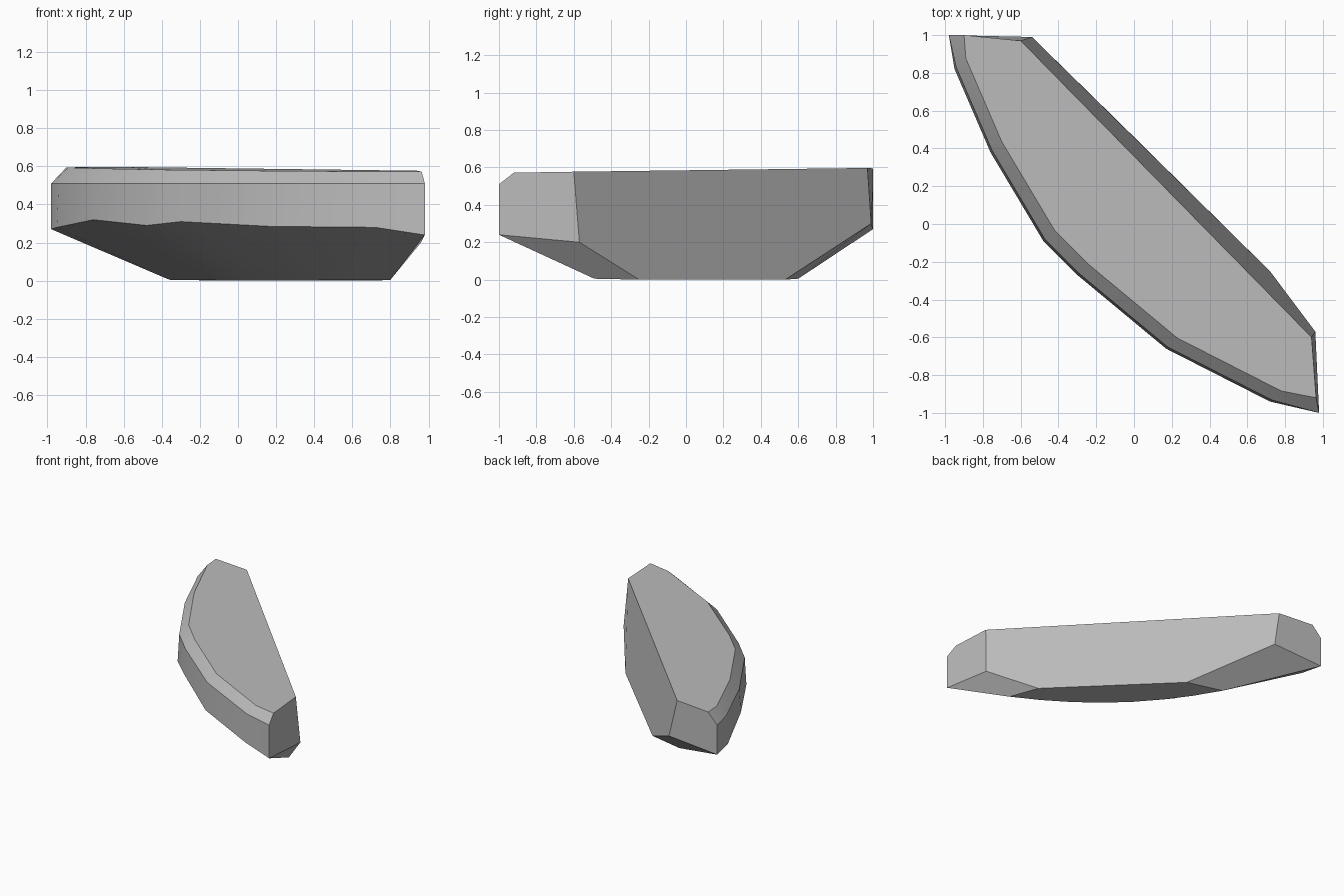
import bpy
import bmesh
import math
from mathutils import Vector

cube = bpy.data.objects.get("Cube")
if cube:
    bpy.data.objects.remove(cube, do_unlink=True)

# Stone colour
stone = bpy.data.materials.new("stone grey")
stone.use_nodes = True
colour = (0.5, 0.5, 0.5, 1)
stone.diffuse_color = colour
stone.node_tree.nodes["Principled BSDF"].inputs["Base Color"].default_value = colour

# Widest line of the curved side, from the back end to the front end
belly = [Vector(p) for p in (
    (-.98, 1, .27), (-.95, .82, .28), (-.76, .38, .32), (-.48, -.09, .29),
    (-.3, -.27, .31), (.17, -.66, .285), (.72, -.94, .28), (.98, -1, .24))]
last = len(belly) - 1
base_start, base_end = Vector((-.36, .6, .005)), Vector((.8, -.49, .005))
outward = Vector((-.7, -.7, 0))


def inward(i):
    """Direction in which the rim leans in at a column."""
    if i == 0:
        return Vector((1, 0, 0))
    if i == last:
        return Vector((-.2, 1, 0))
    return Vector((.75, .7, 0))


def top_height(p):
    return .583 + .012 * p.y


bm = bmesh.new()
rows = {"base": [], "belly": [], "rim": [], "top": []}
for i, p in enumerate(belly):
    t = i / last
    base = base_start.lerp(base_end, t) + outward * .5 * t * (1 - t)
    base.z = .005 * abs(2 * t - 1)
    lean = inward(i)
    rim = p + lean * (.012 if 0 < i < last else 0)
    rim.z = .51
    top = p + lean * .08
    top.z = top_height(top)
    for name, point in zip(rows, (base, p, rim, top)):
        rows[name].append(bm.verts.new(point))

# Straight cut side: one set of corners at each end
back_top, back_mid, back_base = [bm.verts.new(p) for p in (
    (-.6, .97, .597), (-.54, .99, .3), (-.07, .53, 0))]
front_top, front_mid, front_base = [bm.verts.new(p) for p in (
    (.94, -.6, .577), (.96, -.57, .2), (.72, -.25, 0))]

# Curved underside, wall and bevel
names = list(rows)
for low, high in zip(names, names[1:]):
    a, b = rows[low], rows[high]
    for i in range(last):
        bm.faces.new((a[i], a[i + 1], b[i + 1], b[i]))

# Flat top, bottom, ends and the long cut side
bm.faces.new(rows["top"] + [front_top, back_top])
bm.faces.new(rows["base"] + [front_base, back_base])
for i, top, mid, base in ((0, back_top, back_mid, back_base),
                          (last, front_top, front_mid, front_base)):
    bm.faces.new((rows["belly"][i], rows["rim"][i], rows["top"][i], top, mid))
    bm.faces.new((rows["base"][i], rows["belly"][i], mid, base))
bm.faces.new((back_top, front_top, front_mid, front_base, back_base, back_mid))
bmesh.ops.recalc_face_normals(bm, faces=bm.faces)

mesh = bpy.data.meshes.new("stone_slab")
bm.to_mesh(mesh)
bm.free()
mesh.materials.append(stone)
slab = bpy.data.objects.new("stone_slab", mesh)
bpy.context.collection.objects.link(slab)

# Soft curved side with crisp cut edges
bpy.ops.object.select_all(action="DESELECT")
slab.select_set(True)
bpy.context.view_layer.objects.active = slab
bpy.ops.object.shade_smooth_by_angle(angle=math.radians(30))
